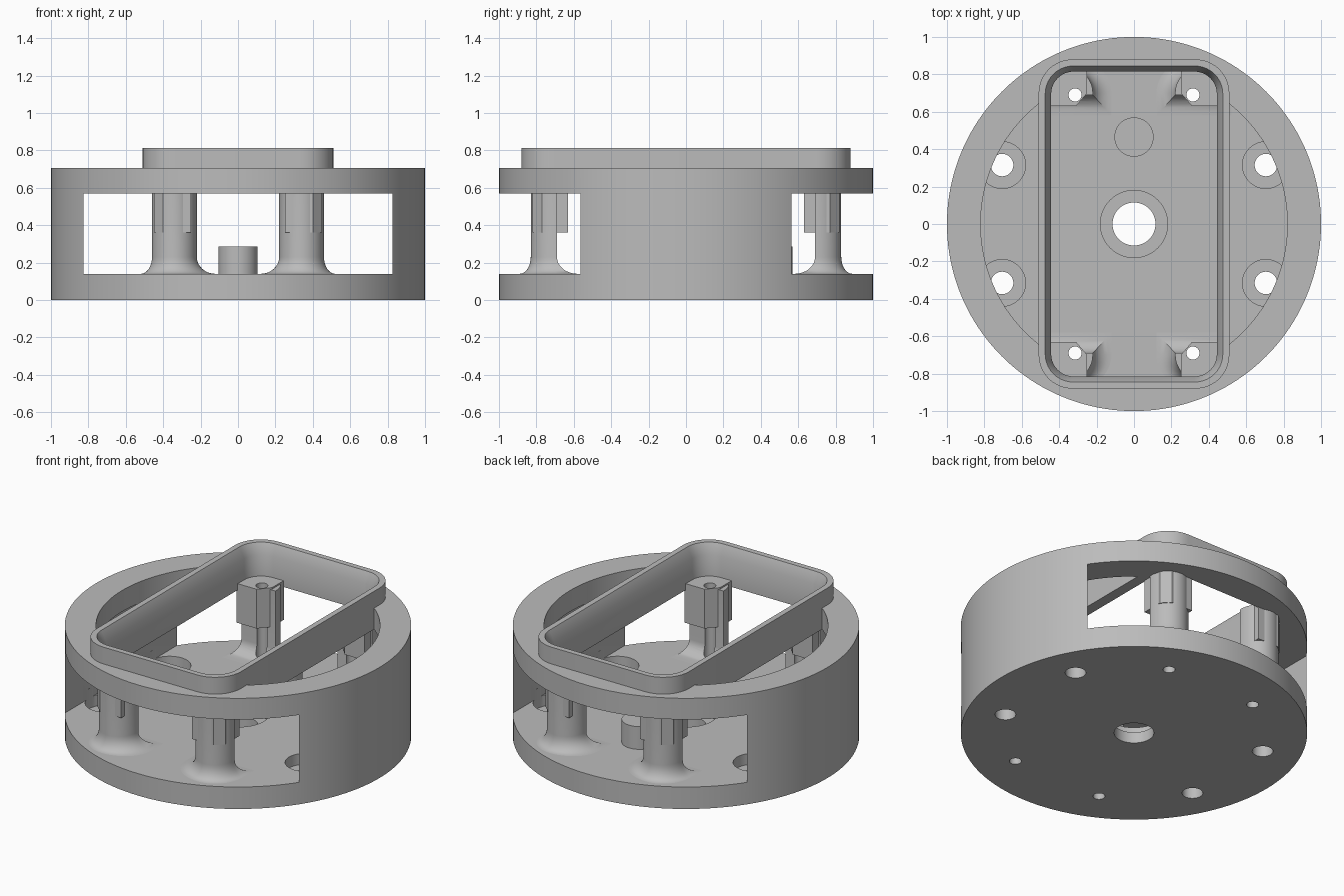
import bpy, bmesh
from math import sin, cos, pi

if "Cube" in bpy.data.objects:
    bpy.data.objects.remove(bpy.data.objects["Cube"])

grey = bpy.data.materials.new("plain grey")
grey.use_nodes = True
grey.diffuse_color = (0.5, 0.5, 0.5, 1)
grey.node_tree.nodes["Principled BSDF"].inputs["Base Color"].default_value = (0.5, 0.5, 0.5, 1)


def loft(name, sections, ring=False):
    """Skin a stack of (outline, z) sections; cap the ends, or join them into a ring."""
    bm = bmesh.new()
    rows = [[bm.verts.new((x, y, z)) for x, y in pts] for pts, z in sections]
    n = len(rows[0])
    pairs = list(zip(rows, rows[1:]))
    if ring:
        pairs.append((rows[-1], rows[0]))
    else:
        bm.faces.new(rows[0])
        bm.faces.new(rows[-1])
    for a, b in pairs:
        for i in range(n):
            j = (i + 1) % n
            bm.faces.new((a[i], a[j], b[j], b[i]))
    bmesh.ops.recalc_face_normals(bm, faces=bm.faces)
    mesh = bpy.data.meshes.new(name)
    bm.to_mesh(mesh)
    bm.free()
    mesh.materials.append(grey)
    ob = bpy.data.objects.new(name, mesh)
    bpy.context.collection.objects.link(ob)
    return ob


def prism(name, pts, z0, z1):
    return loft(name, [(pts, z0), (pts, z1)])


def circle(x, y, r, n=48):
    return [(x + r * cos(2 * pi * i / n), y + r * sin(2 * pi * i / n)) for i in range(n)]


def rounded(hx, hy, r, n=10):
    pts = []
    for k, (sx, sy) in enumerate([(1, 1), (-1, 1), (-1, -1), (1, -1)]):
        for i in range(n + 1):
            a = (k + i / n) * pi / 2
            pts.append((sx * (hx - r) + r * cos(a), sy * (hy - r) + r * sin(a)))
    return pts


def cut(ob, cutters):
    """Subtract the cutters, keep the result and throw the cutters away."""
    for c in cutters:
        c.hide_render = True
        m = ob.modifiers.new("cut", "BOOLEAN")
        m.operation, m.solver, m.object = "DIFFERENCE", "EXACT", c
    dg = bpy.context.evaluated_depsgraph_get()
    mesh = bpy.data.meshes.new_from_object(ob.evaluated_get(dg))
    ob.modifiers.clear()
    ob.data = mesh
    for c in cutters:
        bpy.data.objects.remove(c)


corners = [(sx, sy) for sx in (1, -1) for sy in (1, -1)]
FLOOR, LINTEL, RIM = 0.14, 0.57, 0.705


def screw_hole(sx, sy):
    return prism("screw_cutter", circle(sx * 0.315, sy * 0.69, 0.035, 24), -0.1, 1)


# Round housing: bore, front and back windows, pocket for the frame
housing = prism("housing", circle(0, 0, 1, 160), 0, RIM)
window = [(0.825, 1.2), (-0.825, 1.2), (-0.825, -1.2), (0.825, -1.2)]
cutters = [
    prism("bore_cutter", circle(0, 0, 0.82, 128), LINTEL - 0.1, 1),
    prism("window_cutter", window, FLOOR, LINTEL),
    prism("pocket_cutter", rounded(0.46, 0.83, 0.13), LINTEL - 0.1, 1),
    prism("centre_hole_cutter", circle(0, 0, 0.115), -0.1, 0.3),
    prism("centre_recess_cutter", circle(0, 0, 0.18), 0.07, 0.3),
]
for sx, sy in corners:
    cutters.append(screw_hole(sx, sy))
    cutters.append(prism("mount_cutter", circle(sx * 0.705, sy * 0.315, 0.06), -0.1, 0.3))
    cutters.append(prism("mount_recess_cutter", circle(sx * 0.705, sy * 0.315, 0.125), 0.07, 0.2))
cut(housing, cutters)

# Rounded frame with a bevelled inner lip
outer, lip, inner = rounded(0.51, 0.88, 0.18), rounded(0.475, 0.845, 0.15), rounded(0.443, 0.815, 0.12)
frame = loft("frame", [(outer, LINTEL), (outer, 0.812), (lip, 0.812),
                       (inner, 0.745), (inner, LINTEL)], ring=True)

# Locating boss on the floor
boss = prism("locating_boss", circle(0, 0.465, 0.105), FLOOR - 0.02, 0.285)


def stem_outline(f, sx, sy):
    """Half-round outline, spread outwards by the flare amount f."""
    pts = [(0.46 + 0.06 * f, 0.69 - 0.11 * f)]
    for i in range(25):
        a = pi * i / 24
        spread = 0.06 if cos(a) > 0 else 0.10
        pts.append((0.34 + (0.12 + spread * f) * cos(a), 0.70 + (0.13 + 0.06 * f) * sin(a)))
    pts.append((0.22 - 0.10 * f, 0.69 - 0.11 * f))
    return [(sx * x, sy * y) for x, y in pts]


# Corner posts: flared half-round stem with a screw block near the top
parts = [housing, frame, boss]
tab = [(0.45, 0.63), (0.31, 0.63), (0.25, 0.70), (0.25, 0.82), (0.40, 0.82), (0.45, 0.77)]
for sx, sy in corners:
    place = ("front" if sy < 0 else "back") + ("_left" if sx > 0 else "_right")
    flare = [(stem_outline(1 - sin(u), sx, sy), FLOOR + 0.09 * (1 - cos(u)))
             for u in [pi / 2 * i / 8 for i in range(9)]]
    stem = loft(place + "_post", flare + [(stem_outline(0, sx, sy), LINTEL + 0.03)])
    block = prism(place + "_screw_block", [(sx * x, sy * y) for x, y in tab], 0.36, 0.61)
    for ob in (stem, block):
        cut(ob, [screw_hole(sx, sy)])
        parts.append(ob)

# Smooth the round walls, keep the edges crisp
bpy.ops.object.select_all(action="DESELECT")
for ob in parts:
    ob.select_set(True)
bpy.context.view_layer.objects.active = housing
bpy.ops.object.shade_smooth_by_angle(angle=pi / 6)
